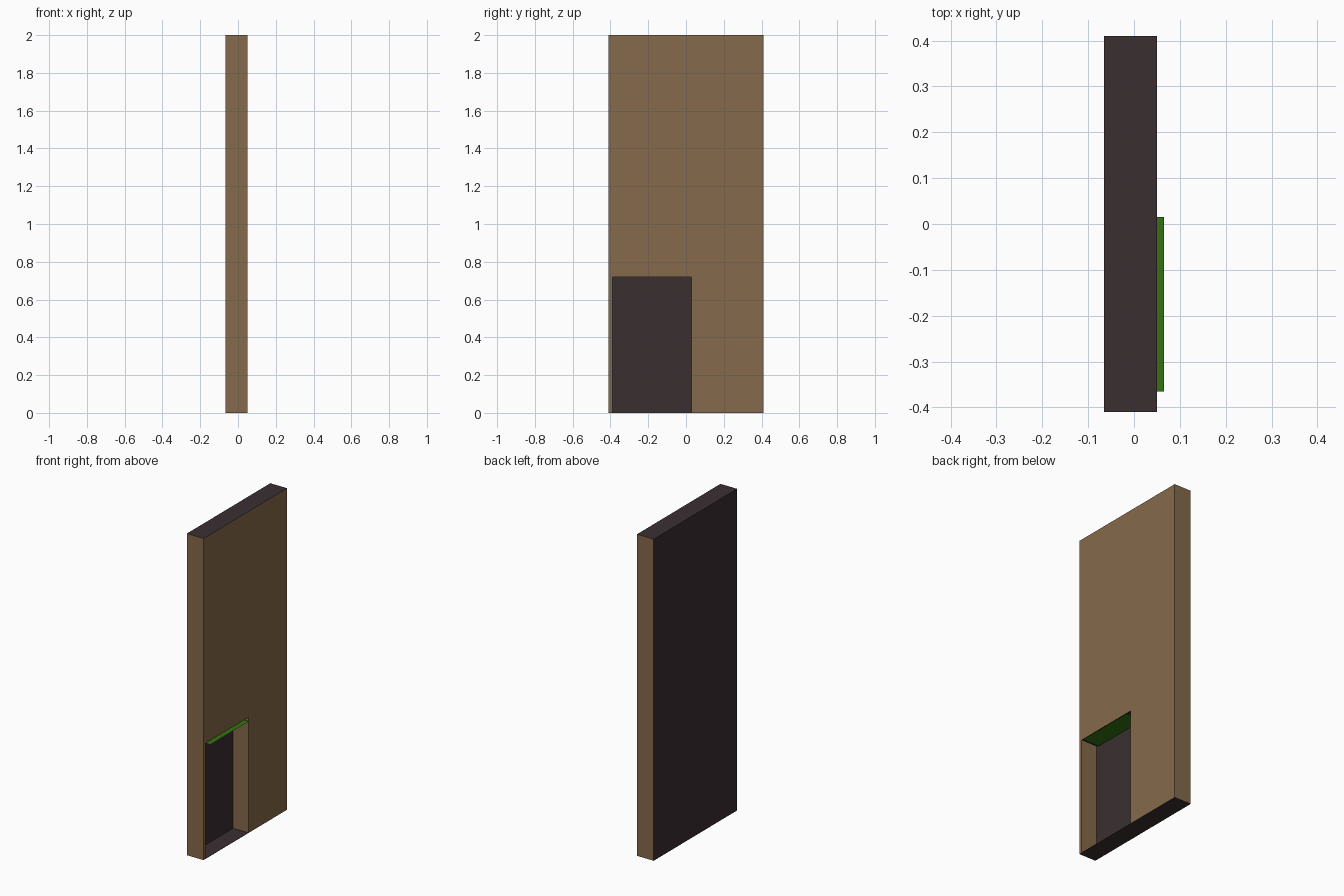
import bpy

if "Cube" in bpy.data.objects:
    bpy.data.objects.remove(bpy.data.objects["Cube"])


def material(name, color):
    m = bpy.data.materials.new(name)
    m.diffuse_color = (*color, 1)
    m.use_nodes = True
    m.node_tree.nodes["Principled BSDF"].inputs["Base Color"].default_value = m.diffuse_color
    return m


brown = material("warm_brown", (0.235, 0.144, 0.069))
dark = material("dark_plum", (0.042, 0.028, 0.031))
green = material("leaf_green", (0.034, 0.171, 0.005))


def box(name, lo, hi):
    bpy.ops.mesh.primitive_cube_add(size=1, location=[(a + b) / 2 for a, b in zip(lo, hi)])
    ob = bpy.context.object
    ob.name = name
    ob.scale = [b - a for a, b in zip(lo, hi)]
    bpy.ops.object.transform_apply(location=True, rotation=False, scale=True)
    return ob


# Tall slab with a doorway recess cut into its right side
cutter = box("recess_cutter", (-0.055, -0.39, 0.002), (0.2, 0.03, 0.72))
cutter.hide_render = True
slab = box("slab", (-0.065, -0.41, 0), (0.05, 0.41, 2))
cut = slab.modifiers.new("recess", 'BOOLEAN')
cut.operation = 'DIFFERENCE'
cut.solver = 'EXACT'
cut.object = cutter
bpy.ops.object.modifier_apply(modifier=cut.name)
bpy.data.objects.remove(cutter)

# Brown on the outer right face and all y-facing sides, dark elsewhere
slab.data.materials.clear()
slab.data.materials.append(brown)
slab.data.materials.append(dark)
for f in slab.data.polygons:
    is_side = abs(f.normal.y) > 0.5
    is_right = f.normal.x > 0.5 and f.center.x > 0
    f.material_index = 0 if is_side or is_right else 1

# Thin green shelf under the top of the recess, poking out slightly
x0, x1, y0, y1, z = -0.05, 0.065, -0.365, 0.015, 0.705
mesh = bpy.data.meshes.new("green_shelf")
mesh.from_pydata([(x0, y0, z), (x1, y0, z), (x1, y1, z), (x0, y1, z)], [], [(0, 1, 2, 3)])
mesh.materials.append(green)
shelf = bpy.data.objects.new("green_shelf", mesh)
bpy.context.collection.objects.link(shelf)
